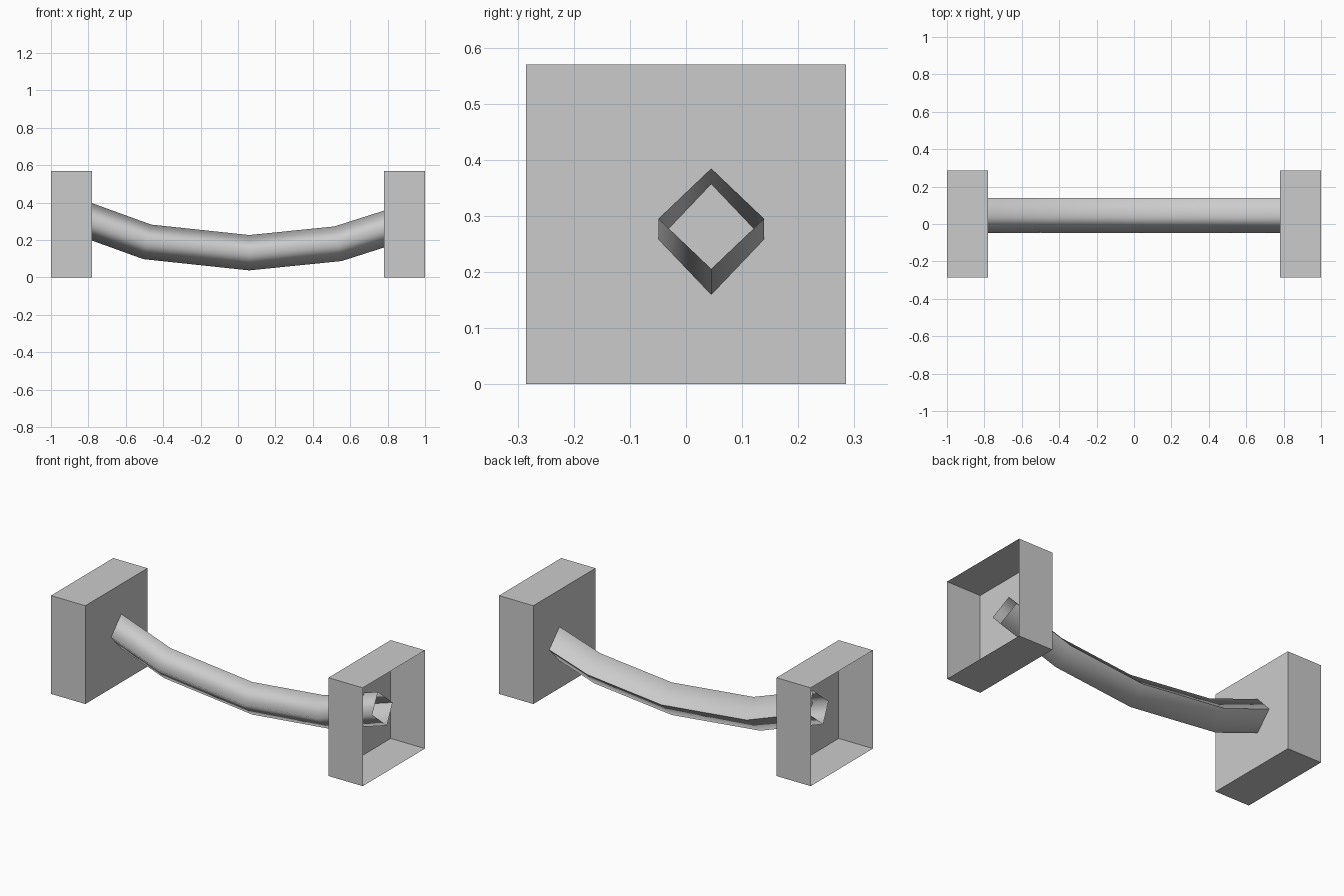
import bpy, bmesh, math
from mathutils import Vector

cube = bpy.data.objects.get("Cube")
if cube:
    bpy.data.objects.remove(cube, do_unlink=True)

# Single plain grey
grey = bpy.data.materials.new("plain_grey")
grey.use_nodes = True
colour = (0.6, 0.6, 0.6, 1)
grey.diffuse_color = colour
grey.node_tree.nodes["Principled BSDF"].inputs["Base Color"].default_value = colour


def finish(bm, name):
    mesh = bpy.data.meshes.new(name)
    bm.to_mesh(mesh)
    bm.free()
    mesh.materials.append(grey)
    obj = bpy.data.objects.new(name, mesh)
    bpy.context.collection.objects.link(obj)
    return obj


# Thin-walled end boxes, open on their outer side
INNER, OUTER, SIZE = 0.78, 1.0, 0.57


def end_box(name, side):
    bm = bmesh.new()
    bmesh.ops.create_cube(bm, size=1)
    bmesh.ops.scale(bm, vec=(OUTER - INNER, SIZE, SIZE), verts=bm.verts)
    bmesh.ops.translate(bm, vec=(side * (INNER + OUTER) / 2, 0, SIZE / 2), verts=bm.verts)
    outer = [f for f in bm.faces if f.normal.x * side > 0.9]
    bmesh.ops.delete(bm, geom=outer, context='FACES_ONLY')
    return finish(bm, name)


end_box("left_end_box", 1)
end_box("right_end_box", -1)


# Sagging hollow bar: a diamond section swept along a bent path
RADIUS, BAR_Y, SIDES = 0.094, 0.045, 4
path = [Vector((x, BAR_Y, z)) for x, z in
        [(-0.88, 0.333), (-0.485, 0.19), (0.06, 0.132), (0.535, 0.18), (0.895, 0.295)]]

bm = bmesh.new()
rings = []
for i, p in enumerate(path):
    before = (p - path[i - 1]).normalized() if i else None
    after = (path[i + 1] - p).normalized() if i + 1 < len(path) else None
    before, after = before or after, after or before
    along = (before + after).normalized()
    up = Vector((-along.z, 0, along.x)) / along.dot(after)   # mitred joint
    ring = []
    for k in range(SIDES):
        a = math.tau * k / SIDES
        ring.append(bm.verts.new(p + RADIUS * (Vector((0, math.cos(a), 0)) + up * math.sin(a))))
    rings.append(ring)

for r, s in zip(rings, rings[1:]):
    for k in range(SIDES):
        n = (k + 1) % SIDES
        face = bm.faces.new((r[k], r[n], s[n], s[k]))
        face.smooth = True
    bm.edges.get((r[0], s[0])).smooth = False    # seam along the back
bm.normal_update()
bmesh.ops.recalc_face_normals(bm, faces=bm.faces)
finish(bm, "sagging_bar")
